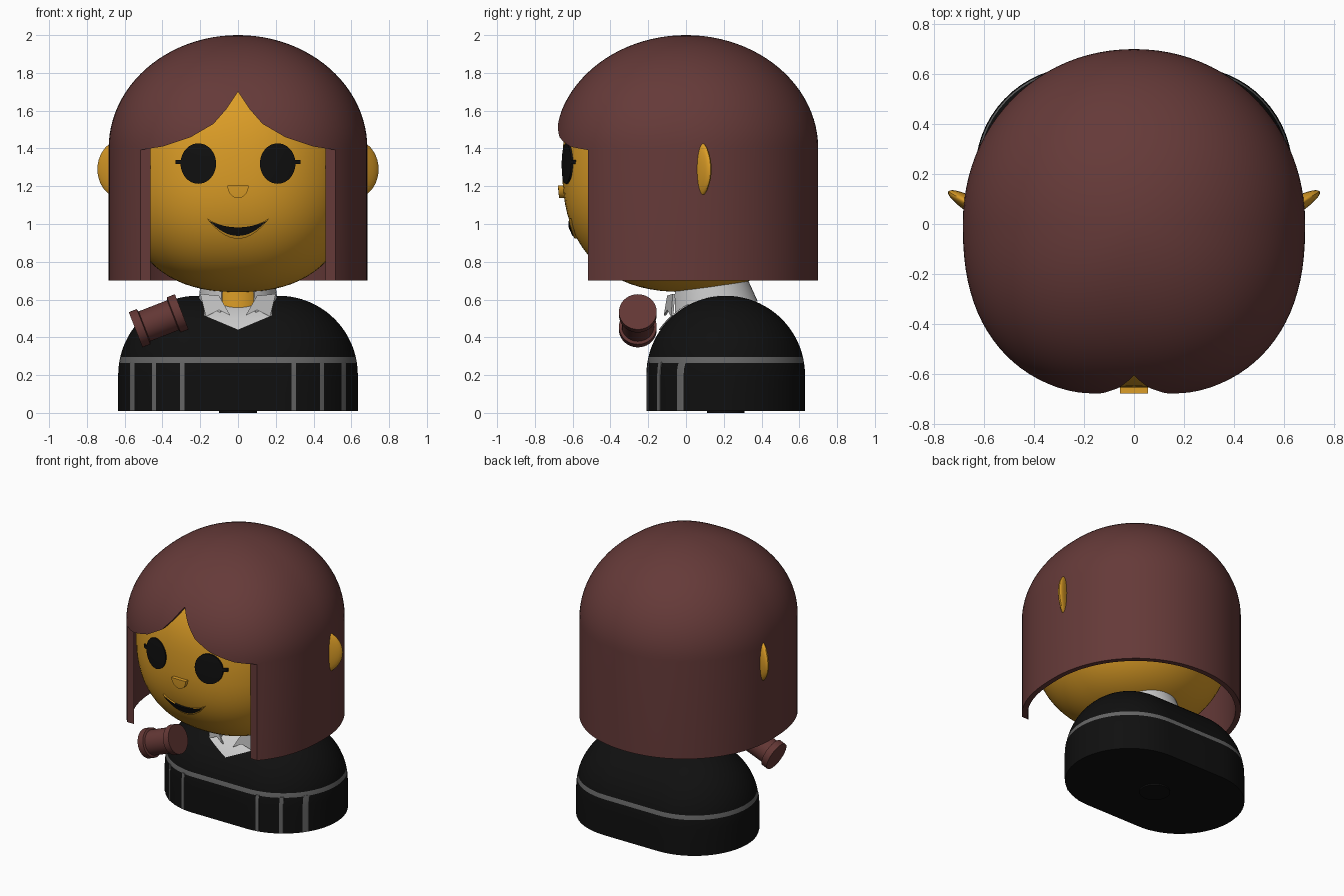
import bpy, bmesh
from math import sin, cos, pi, sqrt, radians
from mathutils import Matrix, Vector

cube = bpy.data.objects.get("Cube")
if cube:
    bpy.data.objects.remove(cube, do_unlink=True)


def material(name, *rgb):
    m = bpy.data.materials.new(name)
    m.use_nodes = True
    m.diffuse_color = (*rgb, 1)
    m.node_tree.nodes["Principled BSDF"].inputs["Base Color"].default_value = (*rgb, 1)
    return m


BROWN = material("hair brown", .13, .042, .04)
WOOD = material("wood brown", .125, .038, .035)
SKIN = material("skin yellow", .72, .34, .02)
BLACK = material("black", .005, .005, .005)
GREY = material("trim grey", .13, .13, .13)
WHITE = material("shirt white", .6, .6, .6)


def smooth(ob, angle=35):
    bpy.ops.object.select_all(action='DESELECT')
    ob.select_set(True)
    bpy.context.view_layer.objects.active = ob
    bpy.ops.object.shade_smooth_by_angle(angle=radians(angle))


def loft(name, rings, mat, wrap=False):
    """Skin a row of closed rings; cap the ends, or join last to first."""
    bm = bmesh.new()
    rows = [[bm.verts.new(p) for p in r] for r in rings]
    n = len(rows[0])
    pairs = list(zip(rows, rows[1:]))
    if wrap:
        pairs.append((rows[-1], rows[0]))
    else:
        bm.faces.new(rows[0])
        bm.faces.new(rows[-1])
    for a, b in pairs:
        for i in range(n):
            j = (i + 1) % n
            bm.faces.new((a[i], a[j], b[j], b[i]))
    bmesh.ops.remove_doubles(bm, verts=bm.verts, dist=1e-5)
    bmesh.ops.recalc_face_normals(bm, faces=bm.faces)
    mesh = bpy.data.meshes.new(name)
    bm.to_mesh(mesh)
    bm.free()
    mesh.materials.append(mat)
    ob = bpy.data.objects.new(name, mesh)
    bpy.context.collection.objects.link(ob)
    smooth(ob)
    return ob


def spow(v, e):
    return (abs(v) ** e) * (1 if v >= 0 else -1)


def oval(rx, ry, z, front, back, count=72):
    """Rounded-square ring; front and back have their own squareness."""
    pts = []
    for i in range(count):
        t = 2 * pi * i / count
        e = 2 / (front if sin(t) < 0 else back)
        pts.append((rx * spow(cos(t), e), ry * spow(sin(t), e), z))
    return pts


# Head
HX, HY, HR, HZ, PLAN, SIDE = .63, .655, .66, 1.3, 2.3, 2.4


def face_y(x, z):
    s = max(0, 1 - abs((z - HZ) / HR) ** SIDE) ** (1 / SIDE)
    return -HY * max(0, s ** PLAN - abs(x / HX) ** PLAN) ** (1 / PLAN)


rings = []
for i in range(41):
    a = -pi / 2 + pi * i / 40
    s = max(0, cos(a)) ** (2 / SIDE) if 0 < i < 40 else 0
    rings.append(oval(HX * s, HY * s, HZ + HR * spow(sin(a), 2 / SIDE), PLAN, 2))
loft("head", rings, SKIN)


# Hair: domed shell with a front opening
def hair_dome(rx, ry, height):
    out = [oval(rx, ry, .7, 2.4, 2.05, 96)]
    for i in range(25):
        a = pi / 2 * i / 24
        s = cos(a) if i < 24 else 0
        out.append(oval(rx * s, ry * s, 1.4 + height * sin(a), 2.4, 2.05, 96))
    return out


hair = loft("hair", hair_dome(.685, .7, .6) + hair_dome(.65, .665, .565)[::-1], BROWN, wrap=True)
fringe = [(.53, 1.39), (.4, 1.41), (.25, 1.46), (.13, 1.53), (.06, 1.61)]
outline = [(.53, .5)] + fringe + [(0, 1.7)] + [(-x, z) for x, z in fringe[::-1]] + [(-.53, .5)]
cutter = loft("hair_cutter", [[(x, y, z) for x, z in outline] for y in (-1.2, -.52)], BROWN)
cutter.hide_render = True
mod = hair.modifiers.new("opening", 'BOOLEAN')
mod.operation, mod.object, mod.solver = 'DIFFERENCE', cutter, 'EXACT'
smooth(hair)
bpy.ops.object.modifier_apply(modifier=mod.name)
bpy.data.objects.remove(cutter, do_unlink=True)
smooth(hair)


def patch(name, x0, x1, low, high, mat, surface, lift, rows=8, steps=24):
    """Thin plate that follows a surface between two curves."""
    rings = []
    for i in range(steps + 1):
        x = (x0 + x1) / 2 - (x1 - x0) / 2 * cos(pi * i / steps)
        zs = [low(x) + (high(x) - low(x)) * k / rows for k in range(rows + 1)]
        rings.append([(x, surface(x, z) - lift, z) for z in zs] +
                     [(x, surface(x, z) + .004, z) for z in zs[::-1]])
    return loft(name, rings, mat)


# Eyes, lashes and ears
for side, tag in ((1, "left"), (-1, "right")):
    cx = .21 * side

    def arc(x, c=cx):
        return .107 * sqrt(max(0, 1 - ((x - c) / .094) ** 2))

    patch(tag + "_eye", cx - .094, cx + .094, lambda x: 1.32 - arc(x),
          lambda x: 1.32 + arc(x), BLACK, face_y, .009)
    ends = sorted((.29 * side, .332 * side))
    patch(tag + "_lash", *ends, lambda x: 1.317, lambda x: 1.339, BLACK, face_y, .012, 2, 4)

    bm = bmesh.new()
    bmesh.ops.create_uvsphere(bm, u_segments=32, v_segments=20, radius=1)
    bm.transform(Matrix.Translation((.605 * side, .05, 1.29)) @
                 Matrix.Rotation(radians(30) * side, 4, 'Z') @
                 Matrix.Diagonal((.16, .035, .16, 1)))
    mesh = bpy.data.meshes.new(tag + "_ear")
    bm.to_mesh(mesh)
    bm.free()
    mesh.materials.append(SKIN)
    ear = bpy.data.objects.new(tag + "_ear", mesh)
    bpy.context.collection.objects.link(ear)
    smooth(ear)

# Nose and mouth
patch("nose", -.056, .056, lambda x: 1.205 - .068 * sqrt(max(0, 1 - (x / .056) ** 2)),
      lambda x: 1.205, SKIN, face_y, .026)
patch("lip", -.165, .165, lambda x: .922 + .108 * (x / .165) ** 2,
      lambda x: .98 + .05 * (x / .165) ** 2, SKIN, face_y, .012)
patch("mouth", -.15, .15, lambda x: .937 + .078 * (x / .15) ** 2,
      lambda x: .982 + .033 * (x / .15) ** 2, BLACK, face_y, .016)

# Torso: capsule top on straight sides, with a grey band by height
BX, BY, BZ, BR = .215, .21, .2, .42


def torso_radius(z):
    return sqrt(max(0, BR ** 2 - max(0, z - BZ) ** 2))


def torso_y(x, z):
    return BY - sqrt(max(0, torso_radius(z) ** 2 - max(0, abs(x) - BX) ** 2))


levels = [.01, .1, .2, .235, .265, .295] + [BZ + BR * sin(radians(a)) for a in range(17, 91, 4)] + [BZ + BR]
rings = []
for z in levels:
    r = torso_radius(z)
    ring = []
    for i in range(64):
        t = -pi / 2 + pi * (i % 32) / 31 + (pi if i > 31 else 0)
        ring.append(((BX if i < 32 else -BX) + r * cos(t), BY + r * sin(t), z))
    rings.append(ring)
torso = loft("torso", rings, BLACK)
torso.data.materials.append(GREY)
for f in torso.data.polygons:
    if .266 < f.center.z < .294:
        f.material_index = 1

for k, x in enumerate((.295, .445, .56)):
    for side in (-1, 1):
        c = x * side
        patch("front_stripe", c - .011, c + .011, lambda x: .012, lambda x: .27,
              GREY, torso_y, .004, 8, 4)


# Round parts: base peg and neck
def ring_at(cx, cy, z, r, n=40):
    return [(cx + r * cos(2 * pi * i / n), cy + r * sin(2 * pi * i / n), z) for i in range(n)]


loft("base_peg", [ring_at(0, BY, z, .1) for z in (0, .02)], BLACK)
loft("neck", [ring_at(0, .13, z, .15) for z in (.45, .75)], SKIN)

# Shirt front, collar band and collar wings
patch("shirt_front", -.18, .18, lambda x: .44 + .42 * abs(x), lambda x: .575, WHITE, torso_y, .009)
rings = []
for i in range(41):
    a = .45 + (2 * pi - .9) * i / 40
    back = (1 - cos(a)) / 2
    top, bottom = .64 + .06 * back, .52 + .07 * back
    rings.append([(rx * sin(a), cy - ry * cos(a), z) for rx, ry, cy, z in (
        (.2, .205, .125, top), (.215, .23, .15, bottom),
        (.2, .215, .15, bottom), (.185, .19, .125, top))])
loft("collar", rings, WHITE)
wing = [(.2, .63), (.1, .62), (.04, .515), (.1, .545), (.17, .51)]
for side, tag in ((1, "left"), (-1, "right")):
    loft(tag + "_collar_wing", [[(x * side, -.118 + .3 * (x - .04) + dy, z) for x, z in wing]
                                for dy in (0, .012)], WHITE)

# Mallet head: turned profile along a tilted axis
start, end = Vector((-.542, -.255, .44)), Vector((-.298, -.255, .535))
axis = end - start
size = axis.length
profile = [(0, .1), (.045, .1), (.05, .085), (size - .05, .085), (size - .045, .1), (size, .1)]
mallet = loft("mallet_head", [ring_at(0, 0, h, r) for h, r in profile], WOOD)
mallet.data.transform(Matrix.Translation(start) @ axis.to_track_quat('Z', 'Y').to_matrix().to_4x4())
